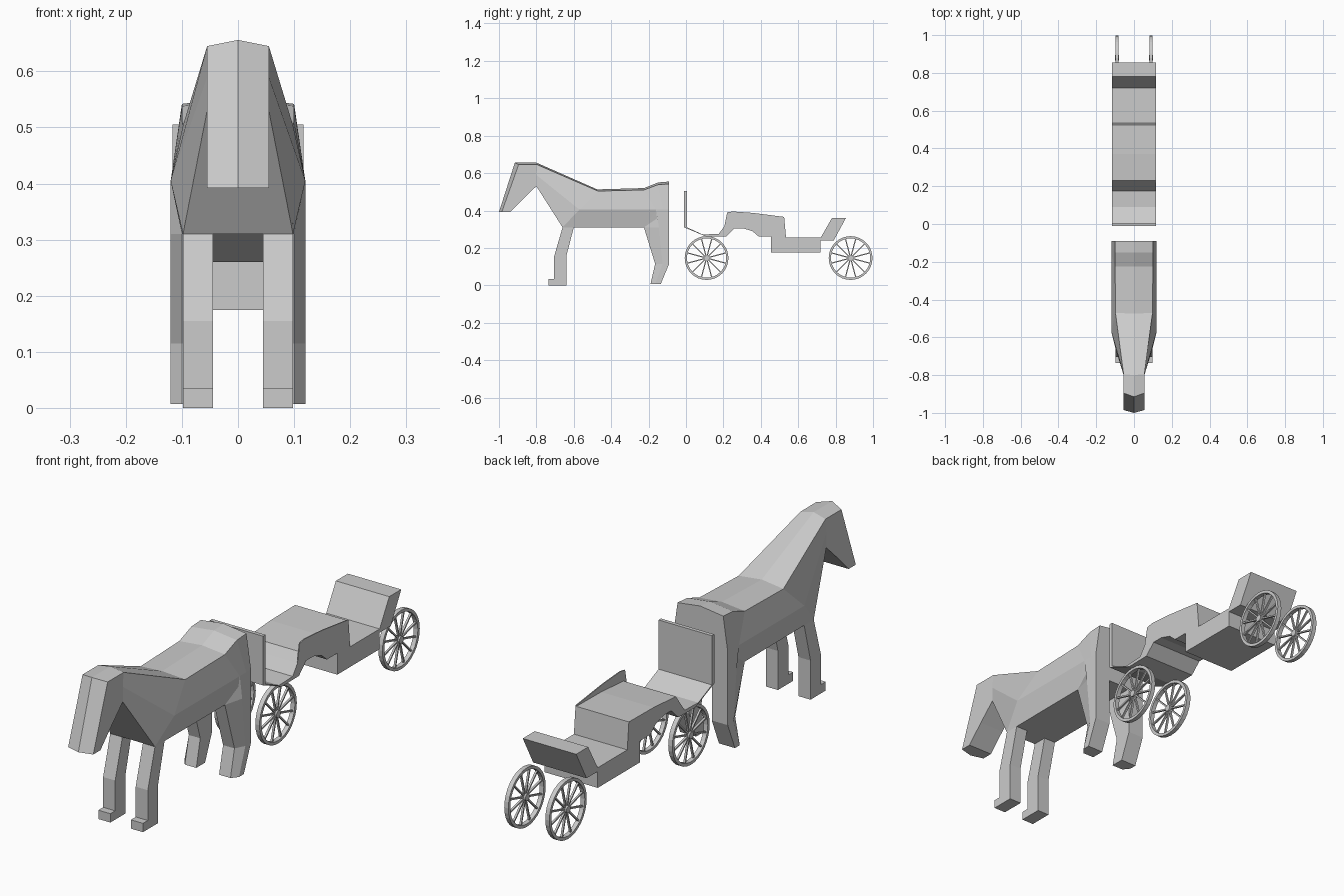
import bpy, bmesh
from math import sin, cos, pi
from mathutils import Matrix, Vector

if "Cube" in bpy.data.objects:
    bpy.data.objects.remove(bpy.data.objects["Cube"])


def finish(bm, name):
    bmesh.ops.recalc_face_normals(bm, faces=bm.faces)
    me = bpy.data.meshes.new(name)
    bm.to_mesh(me)
    bm.free()
    ob = bpy.data.objects.new(name, me)
    bpy.context.collection.objects.link(ob)
    return ob


def loft(name, rings, side=1):
    bm = bmesh.new()
    vs = [[bm.verts.new((side * x, y, z)) for x, y, z in r] for r in rings]
    n = len(vs[0])
    for a, b in zip(vs, vs[1:]):
        for i in range(n):
            j = (i + 1) % n
            bm.faces.new((a[i], a[j], b[j], b[i]))
    bm.faces.new(vs[0])
    bm.faces.new(vs[-1])
    return finish(bm, name)


def extrude_profile(name, pts, x0, x1):
    return loft(name, [[(x, y, z) for y, z in pts] for x in (x0, x1)])


# horse body, neck and head: half sections (x, y, z) from ridge to belly, mirrored
halves = [
    [(0, -.09, .555), (.1, -.09, .542), (.12, -.09, .405), (.1, -.09, .31)],
    [(0, -.15, .55), (.1, -.15, .538), (.12, -.12, .405), (.1, -.15, .31)],
    [(0, -.225, .52), (.1, -.225, .51), (.12, -.16, .405), (.1, -.225, .31)],
    [(0, -.475, .513), (.098, -.47, .504), (.12, -.57, .405), (.098, -.66, .31)],
    [(0, -.8, .656), (.055, -.795, .645), (.055, -.8, .59), (.055, -.8, .53)],
    [(0, -.915, .656), (.055, -.895, .645), (.055, -.88, .55), (.055, -.87, .463)],
    [(0, -1.0, .392), (.055, -.985, .392), (.055, -.96, .392), (.055, -.94, .392)],
]
loft("horse_body", [h + [(-x, y, z) for x, y, z in h[:0:-1]] for h in halves])

# legs
front = [(-.66, .33), (-.66, .31), (-.705, .155), (-.705, .035), (-.735, .035),
         (-.735, 0), (-.64, 0), (-.64, .155), (-.6, .31), (-.6, .33)]
hind = [(.405, -.165, -.16, -.09), (.31, -.225, -.145, -.09),
        (.115, -.165, -.125, -.09), (.007, -.19, -.165, -.135)]
for s, tag in ((1, "right"), (-1, "left")):
    extrude_profile("front_leg_" + tag, front, s * .045, s * .098)
    loft("hind_leg_" + tag,
         [[(.05, f, z), (.1, f, z), (.12, m, z), (.12, r, z), (.05, r, z)]
          for z, f, m, r in hind], s)

# carriage
W = .117
extrude_profile("dashboard", [(-.01, .31), (-.01, .505), (.005, .505), (.005, .31)], -W, W)
extrude_profile("carriage_body", [
    (-.01, .31), (.005, .31), (.09, .272), (.175, .275), (.205, .315), (.23, .35), (.37, .36),
    (.525, .362), (.535, .255), (.72, .255), (.78, .36), (.855, .36), (.79, .24),
    (.72, .24), (.72, .175), (.455, .175), (.455, .26), (.39, .26), (.355, .29),
    (.305, .305), (.26, .305), (.215, .262), (.11, .26)], -W, W)
extrude_profile("seat_side_panel", [
    (.205, .315), (.22, .39), (.25, .395), (.36, .387), (.525, .366), (.525, .355),
    (.23, .34)], W - .004, W)


# spoked wheel: square-section rim, hub and spokes
def wheel(name, cx, cy, cz=.146, R=.117, spokes=12):
    bm = bmesh.new()
    N = 32
    rows = []
    for k in range(N):
        a = 2 * pi * k / N
        rows.append([bm.verts.new((x, r * cos(a), r * sin(a)))
                     for x, r in ((-.009, R), (.009, R), (.009, R - .012), (-.009, R - .012))])
    for k in range(N):
        a, b = rows[k], rows[(k + 1) % N]
        for i in range(4):
            j = (i + 1) % 4
            bm.faces.new((a[i], a[j], b[j], b[i]))
    bmesh.ops.create_cone(bm, cap_ends=True, segments=12, radius1=.014, radius2=.014,
                          depth=.022, matrix=Matrix.Rotation(pi / 2, 4, 'Y'))
    for k in range(spokes):
        m = (Matrix.Rotation(2 * pi * (k + .5) / spokes, 4, 'X')
             @ Matrix.Translation((0, 0, R / 2))
             @ Matrix.Diagonal((.008, .006, R - .016, 1)))
        bmesh.ops.create_cube(bm, size=1, matrix=m)
    bmesh.ops.translate(bm, verts=bm.verts, vec=Vector((cx, cy, cz)))
    return finish(bm, name)


for s, tag in ((1, "right"), (-1, "left")):
    wheel("front_wheel_" + tag, s * .09, .11)
    wheel("rear_wheel_" + tag, s * .09, .88)
